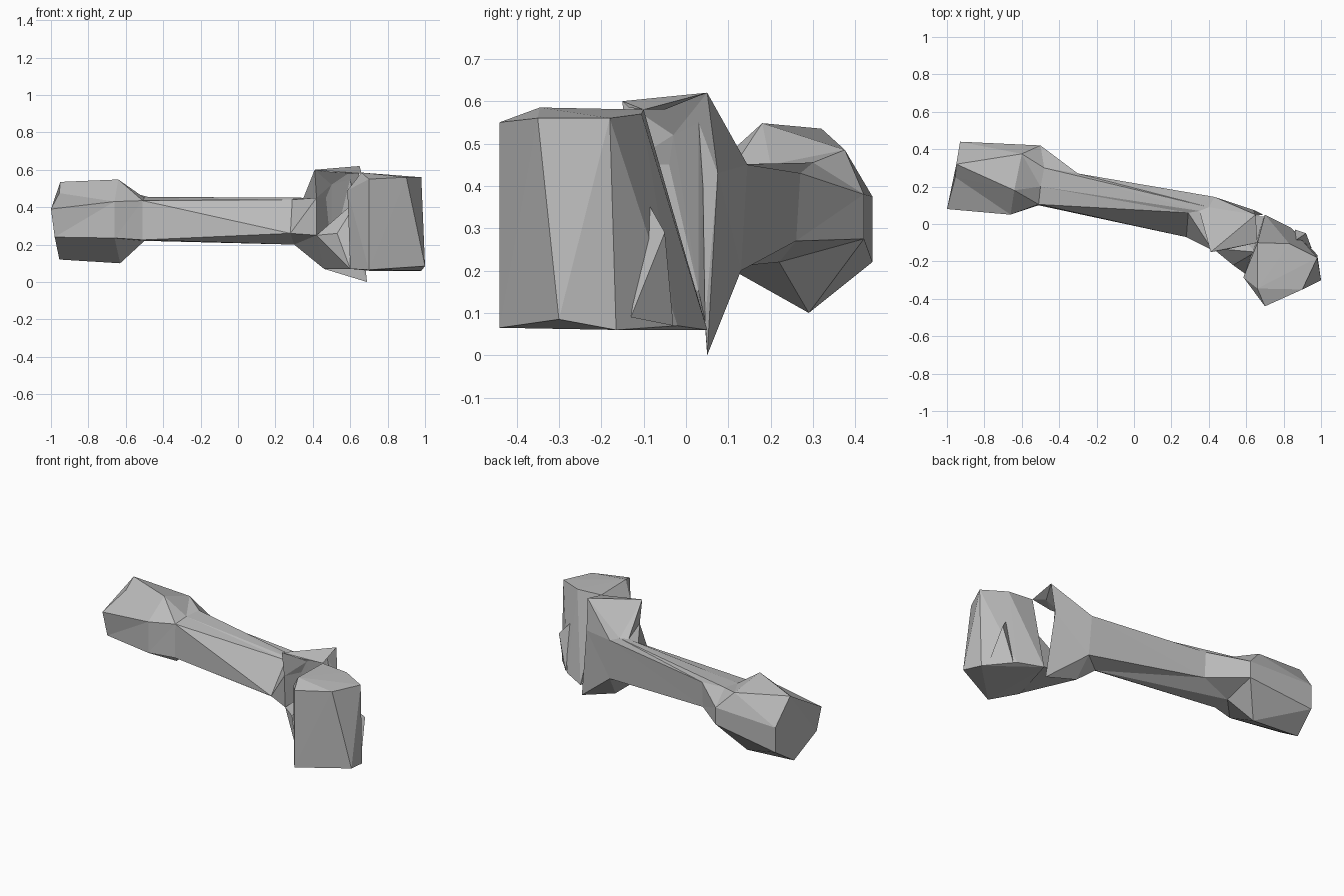
import bpy
import bmesh

default_cube = bpy.data.objects.get("Cube")
if default_cube:
    bpy.data.objects.remove(default_cube, do_unlink=True)

# Single plain grey material
grey = bpy.data.materials.new("stone_grey")
grey.use_nodes = True
colour = (0.5, 0.5, 0.5, 1)
grey.diffuse_color = colour
grey.node_tree.nodes["Principled BSDF"].inputs["Base Color"].default_value = colour


def finish_part(name, mesh_builder):
    """Triangulate, turn the faces outwards and link a flat-shaded object."""
    bmesh.ops.triangulate(mesh_builder, faces=mesh_builder.faces[:])
    bmesh.ops.recalc_face_normals(mesh_builder, faces=mesh_builder.faces[:])
    mesh = bpy.data.meshes.new(name)
    mesh_builder.to_mesh(mesh)
    mesh_builder.free()
    mesh.materials.append(grey)
    part = bpy.data.objects.new(name, mesh)
    bpy.context.collection.objects.link(part)
    return part


def loft_part(name, rings):
    """Skin a row of matching cross-sections and cap both ends."""
    builder = bmesh.new()
    loops = [[builder.verts.new(point) for point in ring] for ring in rings]
    for near, far in zip(loops, loops[1:]):
        for i in range(len(near)):
            j = (i + 1) % len(near)
            builder.faces.new((near[i], near[j], far[j], far[i]))
    builder.faces.new(loops[0])
    builder.faces.new(loops[-1])
    return finish_part(name, builder)


def hull_part(name, points):
    """Wrap a faceted convex chunk around a few corner points."""
    builder = bmesh.new()
    for point in points:
        builder.verts.new(point)
    hull = bmesh.ops.convex_hull(builder, input=builder.verts[:])
    unused = [v for v in hull["geom_interior"] if isinstance(v, bmesh.types.BMVert)]
    bmesh.ops.delete(builder, geom=unused, context="VERTS")
    return finish_part(name, builder)


# Cross-sections run: top, top front, upper front, lower front,
# bottom, lower back, upper back
pommel_end = [
    (-.95, .32, .535), (-.955, .25, .475), (-1, .08, .39), (-.98, .1, .24),
    (-.955, .29, .12), (-.93, .44, .22), (-.93, .44, .375),
]
pommel_bulge = [
    (-.6, .375, .485), (-.64, .18, .548), (-.66, .05, .43), (-.66, .05, .235),
    (-.63, .29, .1), (-.5, .42, .275), (-.5, .42, .38),
]
grip_start = [
    (-.48, .3, .455), (-.5, .2, .45), (-.51, .105, .435), (-.51, .1, .225),
    (-.5, .22, .22), (-.3, .26, .27), (-.3, .27, .43),
]
grip_end = [
    (.4, .09, .45), (.35, .07, .45), (.29, .06, .44), (.28, -.07, .26),
    (.3, .02, .2), (.44, .13, .2), (.43, .145, .45),
]
collar_rim = [
    (.65, .05, .62), (.41, -.15, .6), (.42, -.14, .45), (.42, -.13, .25),
    (.46, .045, .07), (.69, .05, 0), (.64, .075, .43),
]
# The rim folds inwards to a hollow facing the head
collar_hollow = [
    (.6, .03, .55), (.5, -.03, .52), (.47, -.04, .45), (.47, -.04, .3),
    (.5, .03, .15), (.66, .045, .08), (.62, .04, .4),
]
loft_part("handle_and_collar",
          [pommel_end, pommel_bulge, grip_start, grip_end,
           collar_rim, collar_hollow])

# Faceted head block, top corners over bottom corners
head_top = [
    (.7, -.44, .55), (.9, -.35, .56), (.98, -.18, .56),
    (.83, -.105, .57), (.66, -.1, .58), (.66, -.345, .585),
]
head_bottom = [
    (.7, -.44, .065), (1, -.3, .085), (.98, -.165, .06),
    (.84, -.02, .07), (.7, .05, .06), (.6, -.28, .07),
]
head_shoulder = (.585, -.285, .49)
hull_part("head_block", head_top + head_bottom + [head_shoulder])

# Thin bridge along the top from the collar rim to the head
hull_part("top_bridge", [
    (.65, .05, .62), (.41, -.15, .6), (.5, -.135, .585),
    (.66, -.1, .58), (.6, -.05, .58),
])

# Wedge joining the collar to the lower part of the head
hull_part("neck_wedge", [
    (.46, .045, .07), (.42, -.13, .25), (.53, -.22, .26),
    (.6, -.27, .07), (.7, .04, .07), (.65, -.15, .45),
])

# Chipped fin on the outer back side of the head
hull_part("head_fin", [
    (.86, -.09, .36), (.92, -.05, .29), (.95, -.13, .09), (.86, -.03, .07),
])
